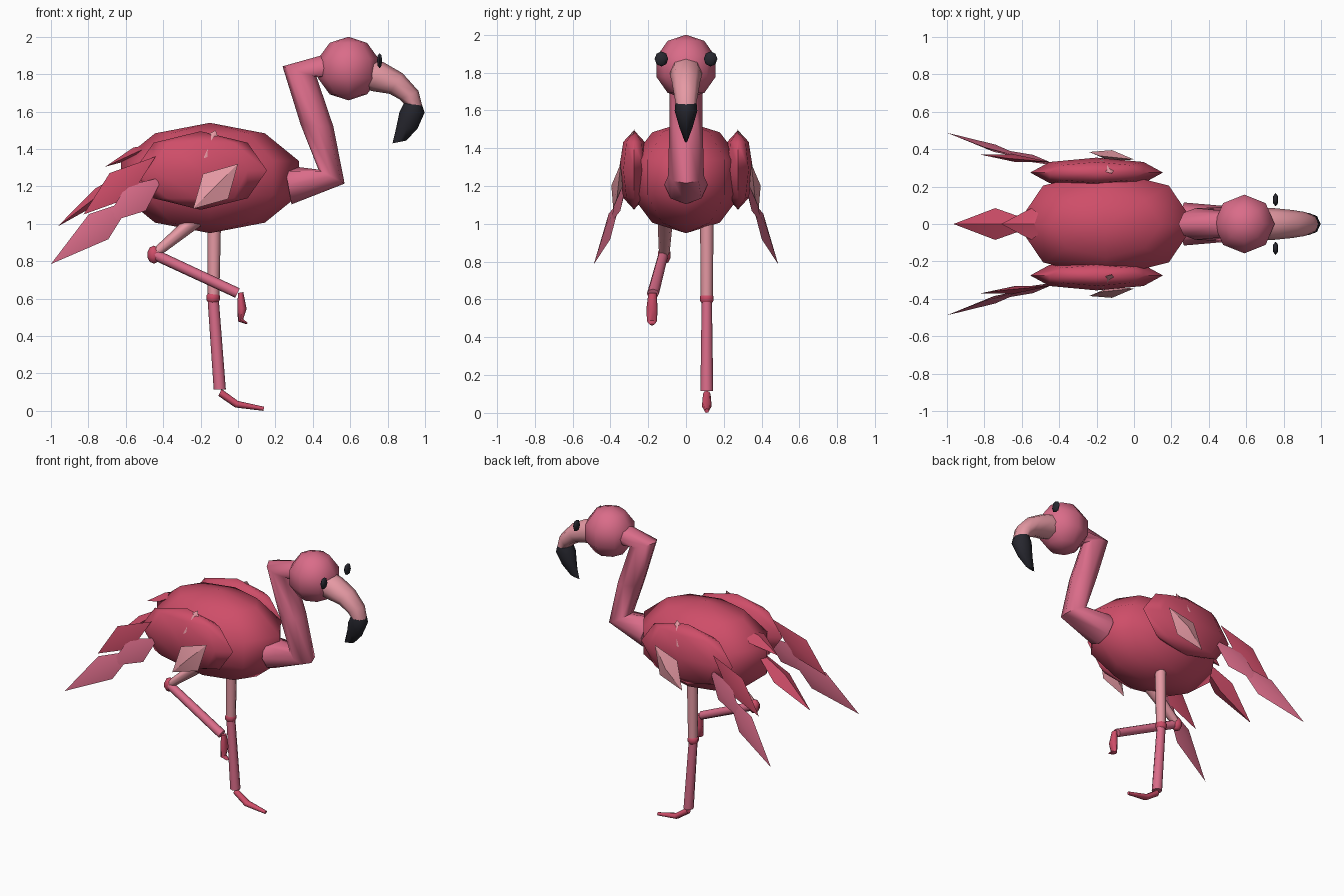
import bpy, bmesh, math
from mathutils import Vector

if "Cube" in bpy.data.objects:
    bpy.data.objects.remove(bpy.data.objects["Cube"])

def colour(name, rgb):
    m = bpy.data.materials.new(name)
    m.diffuse_color = (*rgb, 1)
    m.use_nodes = True
    m.node_tree.nodes["Principled BSDF"].inputs["Base Color"].default_value = m.diffuse_color
    return m

ROSE = colour("rose", (0.62, 0.075, 0.14))
PINK = colour("pink", (0.70, 0.15, 0.25))
PALE = colour("pale_pink", (0.79, 0.32, 0.37))
BLACK = colour("black", (0.02, 0.02, 0.028))

def finish(bm, name, mat, angle=60):
    bmesh.ops.recalc_face_normals(bm, faces=bm.faces)
    me = bpy.data.meshes.new(name)
    bm.to_mesh(me)
    bm.free()
    me.materials.append(mat)
    ob = bpy.data.objects.new(name, me)
    bpy.context.collection.objects.link(ob)
    bpy.context.view_layer.objects.active = ob
    bpy.ops.object.select_all(action='DESELECT')
    ob.select_set(True)
    bpy.ops.object.shade_smooth_by_angle(angle=math.radians(angle))
    return ob

def ball(name, centre, size, mat, segs=8, rings=5, angle=80):
    bm = bmesh.new()
    bmesh.ops.create_uvsphere(bm, u_segments=segs, v_segments=rings, radius=1)
    for v in bm.verts:
        v.co = Vector(a * s + c for a, s, c in zip(v.co, size, centre))
    return finish(bm, name, mat, angle)

def tube(name, sections, mat, n=8):
    """Each section: edge point (x, z), opposite edge point (x, z), y centre, y half-width."""
    bm = bmesh.new()
    rings = []
    for (ax, az), (bx, bz), y, w in sections:
        ring = []
        for i in range(n):
            t = 2 * math.pi * i / n
            k = math.cos(t) / 2
            ring.append(bm.verts.new(((ax + bx) / 2 + (ax - bx) * k,
                                      y + w * math.sin(t),
                                      (az + bz) / 2 + (az - bz) * k)))
        rings.append(ring)
    for r, s in zip(rings, rings[1:]):
        for i in range(n):
            j = (i + 1) % n
            bm.faces.new((r[i], r[j], s[j], s[i]))
    bm.faces.new(rings[0])
    bm.faces.new(rings[-1])
    return finish(bm, name, mat)

def feather(name, base, tip, wide, half, mat, mid=0.5, thick=0.02):
    """Four-sided leaf: 'wide' is the blade direction, 'half' its half-width."""
    base, tip = Vector(base), Vector(tip)
    axis = (tip - base).normalized()
    w = Vector(wide)
    w = (w - axis * w.dot(axis)).normalized()
    t = axis.cross(w)
    c = base.lerp(tip, mid)
    bm = bmesh.new()
    a, b = bm.verts.new(base), bm.verts.new(tip)
    ring = [bm.verts.new(c + d) for d in (w * half, t * thick, -w * half, -t * thick)]
    for i in range(4):
        p, q = ring[i], ring[(i + 1) % 4]
        bm.faces.new((a, p, q))
        bm.faces.new((b, q, p))
    return finish(bm, name, mat, 30)

# Body and head
ball("body", (-0.15, 0, 1.245), (0.5, 0.305, 0.295), ROSE)
ball("head", (0.59, 0, 1.83), (0.17, 0.165, 0.17), PINK)

# Neck
tube("neck", [((0.249, 1.313), (0.286, 1.104), 0, 0.115),
              ((0.43, 1.29), (0.57, 1.215), 0, 0.095),
              ((0.335, 1.53), (0.51, 1.52), 0, 0.088),
              ((0.238, 1.842), (0.42, 1.785), 0, 0.085),
              ((0.48, 1.91), (0.50, 1.76), 0, 0.07)], PINK)

# Beak
tube("beak", [((0.72, 1.88), (0.69, 1.72), 0, 0.085),
              ((0.778, 1.864), (0.714, 1.71), 0, 0.085),
              ((0.88, 1.805), (0.81, 1.695), 0, 0.075),
              ((0.965, 1.71), (0.865, 1.665), 0, 0.064),
              ((0.985, 1.63), (0.888, 1.642), 0, 0.055)], PALE)
tube("beak_tip", [((0.985, 1.632), (0.887, 1.646), 0, 0.056),
                  ((0.998, 1.595), (0.864, 1.60), 0, 0.06),
                  ((0.96, 1.51), (0.845, 1.51), 0, 0.035),
                  ((0.90, 1.445), (0.826, 1.43), 0, 0.008)], BLACK)

# Parts on both sides
for s, side in ((1, "left"), (-1, "right")):
    ball("eye_" + side, (0.757, s * 0.13, 1.872), (0.016, 0.036, 0.04), BLACK, 6, 4)
    ball("wing_" + side, (-0.2, s * 0.275, 1.285), (0.355, 0.08, 0.21), ROSE, 8, 4)
    up = (-0.5, 0, 1)
    feather("upper_wing_feather_" + side, (-0.44, s * 0.33, 1.36), (-0.826, s * 0.372, 1.05),
            up, 0.085, ROSE, 0.5)
    feather("lower_wing_feather_" + side, (-0.40, s * 0.31, 1.25), (-0.72, s * 0.40, 1.00),
            up, 0.085, PINK, 0.45)
    feather("long_wing_feather_" + side, (-0.56, s * 0.345, 1.13), (-1.0, s * 0.488, 0.785),
            up, 0.085, PINK, 0.42)
    feather("pale_patch_" + side, (0.0, s * 0.345, 1.32), (-0.24, s * 0.385, 1.08),
            (-1, 0, 0.9), 0.095, PALE, 0.5, 0.03)
    feather("small_pale_patch_" + side, (-0.12, s * 0.27, 1.50), (-0.18, s * 0.345, 1.35),
            (-1, 0, 0.1), 0.07, PALE, 0.5, 0.02)

# Tail feathers
feather("upper_tail_feather", (-0.44, 0, 1.43), (-0.71, 0, 1.305), (0, 1, 0), 0.085, ROSE, 0.4, 0.03)
feather("lower_tail_feather", (-0.50, 0, 1.34), (-0.965, 0, 0.985), (0, 1, 0), 0.085, ROSE, 0.52, 0.04)

# Standing leg
Y = 0.11
tube("standing_thigh", [((-0.165, 1.05), (-0.09, 1.05), Y, 0.036),
                        ((-0.162, 0.60), (-0.10, 0.60), Y, 0.032)], PALE)
ball("standing_knee", (-0.133, Y, 0.605), (0.038, 0.038, 0.038), ROSE, 8, 5)
tube("standing_shin", [((-0.163, 0.60), (-0.103, 0.60), Y, 0.027),
                       ((-0.13, 0.115), (-0.065, 0.115), Y, 0.034)], PINK)
tube("standing_foot", [((-0.105, 0.08), (-0.088, 0.117), Y, 0.02),
                       ((-0.015, 0.018), (0.0, 0.053), Y, 0.026),
                       ((0.136, 0.0), (0.14, 0.022), Y, 0.012)], ROSE)

# Raised leg
tube("raised_thigh", [((-0.30, 1.01), (-0.17, 1.01), -0.11, 0.04),
                      ((-0.46, 0.86), (-0.43, 0.82), -0.115, 0.028)], PALE)
ball("raised_knee", (-0.45, -0.115, 0.835), (0.036, 0.036, 0.048), ROSE, 8, 5)
tube("raised_shin", [((-0.44, 0.865), (-0.46, 0.81), -0.12, 0.027),
                     ((0.01, 0.655), (-0.015, 0.605), -0.175, 0.032)], PINK)
tube("raised_foot", [((0.0, 0.63), (0.028, 0.635), -0.177, 0.022),
                     ((-0.004, 0.55), (0.046, 0.545), -0.18, 0.03),
                     ((0.0, 0.478), (0.028, 0.49), -0.18, 0.026),
                     ((0.047, 0.463), (0.053, 0.47), -0.18, 0.012)], ROSE)
